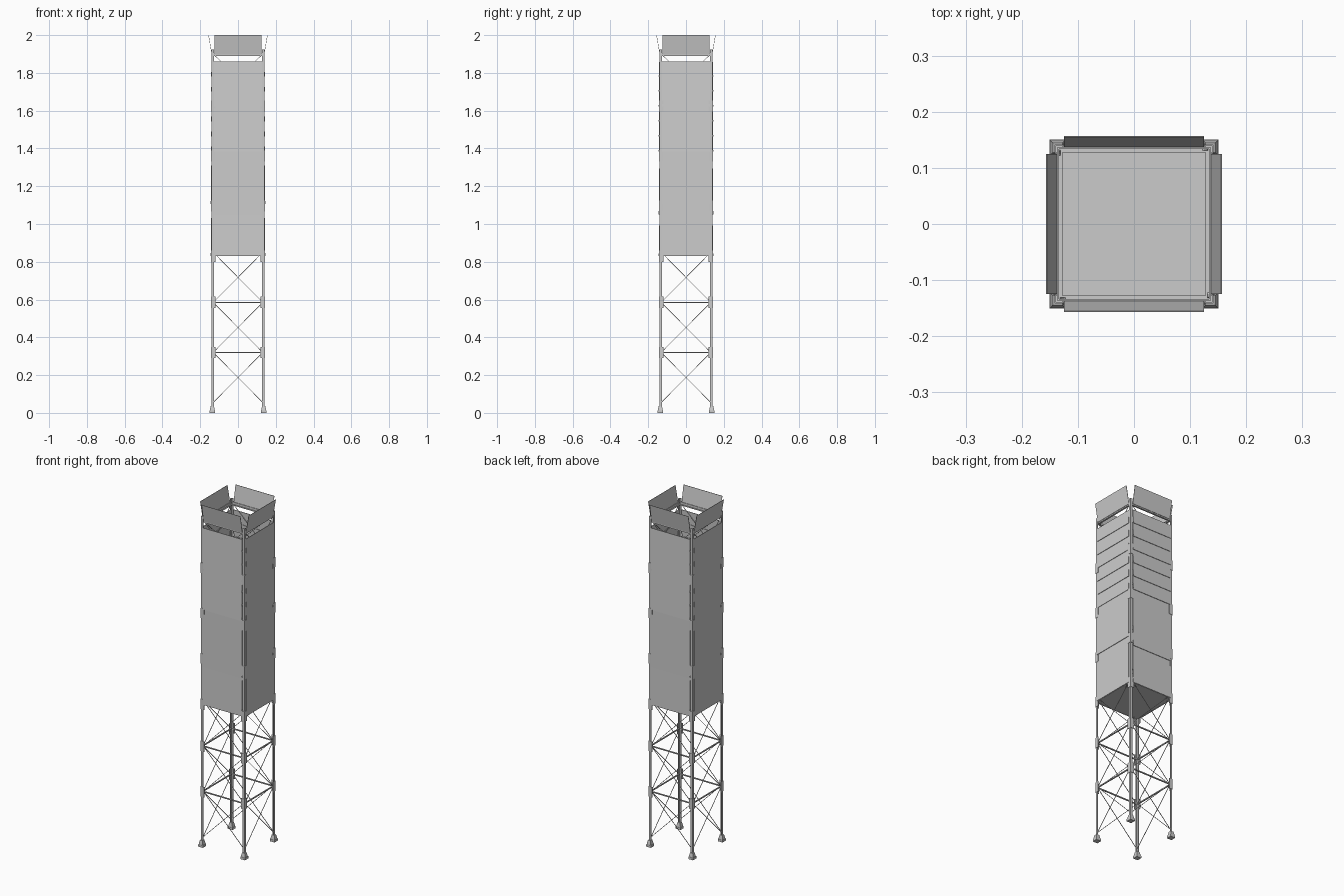
import bpy, bmesh, math
from mathutils import Vector, Matrix

if "Cube" in bpy.data.objects:
    bpy.data.objects.remove(bpy.data.objects["Cube"])

LEVELS = [0.055, 0.32, 0.585, 0.85, 1.115, 1.38, 1.645, 1.9]
R = 0.14  # outer corner of the legs


def finish(name, bm):
    bmesh.ops.recalc_face_normals(bm, faces=bm.faces)
    me = bpy.data.meshes.new(name)
    bm.to_mesh(me)
    bm.free()
    ob = bpy.data.objects.new(name, me)
    bpy.context.collection.objects.link(ob)
    return ob


def prism(bm, pts, vec):
    """Extrude a closed loop of 3D points along vec."""
    face = bm.faces.new([bm.verts.new(p) for p in pts])
    ext = bmesh.ops.extrude_face_region(bm, geom=[face])
    vs = [v for v in ext["geom"] if isinstance(v, bmesh.types.BMVert)]
    bmesh.ops.translate(bm, verts=vs, vec=vec)


def box(bm, lo, hi):
    prism(bm, [(lo[0], lo[1], lo[2]), (hi[0], lo[1], lo[2]),
               (hi[0], hi[1], lo[2]), (lo[0], hi[1], lo[2])], (0, 0, hi[2] - lo[2]))


def angle_iron(bm, r, flange, t, z0, z1):
    """L section with its outer corner at (-r, -r)."""
    p = [(-r, -r), (-r + flange, -r), (-r + flange, -r + t),
         (-r + t, -r + t), (-r + t, -r + flange), (-r, -r + flange)]
    prism(bm, [(x, y, z0) for x, y in p], (0, 0, z1 - z0))


def bar(bm, a, b, w):
    """Square bar from a to b."""
    a, b = Vector(a), Vector(b)
    d = b - a
    m = Matrix.Translation((a + b) / 2) @ d.to_track_quat('Z', 'Y').to_matrix().to_4x4()
    bmesh.ops.create_cube(bm, size=1, matrix=m @ Matrix.Diagonal((w, w, d.length, 1)))


def turned(name, build, quarters=(0, 1, 2, 3)):
    """Make one object per side or corner by quarter turns about z."""
    for k in quarters:
        bm = bmesh.new()
        build(bm)
        bmesh.ops.rotate(bm, verts=bm.verts, cent=(0, 0, 0),
                         matrix=Matrix.Rotation(k * math.pi / 2, 3, 'Z'))
        finish(f"{name}_{k + 1}", bm)


# Corner legs
turned("leg", lambda bm: angle_iron(bm, R, 0.013, 0.004, 0.02, 1.925))


# Tapered feet on base plates
def foot(bm):
    c = -0.136
    box(bm, (c - 0.015, c - 0.015, 0), (c + 0.015, c + 0.015, 0.013))
    m = Matrix.Translation((c, c, 0.025)) @ Matrix.Rotation(math.pi / 4, 4, 'Z')
    bmesh.ops.create_cone(bm, cap_ends=True, segments=4, radius1=0.019,
                          radius2=0.012, depth=0.024, matrix=m)


turned("foot", foot)


# Splice plates around each leg joint
def splices(bm):
    for z in LEVELS[1:-1]:
        c = z if z < 0.8 else z - 0.02
        angle_iron(bm, R + 0.002, 0.023, 0.003, c - 0.03, c + 0.03)


turned("leg_splice_plates", splices)


# Cross braces and horizontal struts on each side
def braces(bm):
    y = -0.134
    for z0, z1 in zip(LEVELS, LEVELS[1:]):
        bar(bm, (-0.131, y - 0.0013, z0), (0.131, y - 0.0013, z1), 0.0026)
        bar(bm, (-0.131, y + 0.0013, z1), (0.131, y + 0.0013, z0), 0.0026)
        if z1 < 1.8:
            box(bm, (-0.13, y - 0.003, z1 - 0.003), (0.13, y + 0.003, z1 + 0.003))


turned("side_bracing", braces)


# Top rail ring
def rail(bm):
    box(bm, (-0.136, -0.137, 1.89), (0.136, -0.134, 1.906))
    box(bm, (-0.134, -0.134, 1.89), (0.134, -0.127, 1.893))


turned("top_rail", rail)


# Outward leaning flaps
def flap(bm):
    prism(bm, [(-0.125, -0.137, 1.897), (-0.125, -0.139, 1.897),
               (-0.125, -0.157, 2.0), (-0.125, -0.155, 2.0)], (0.25, 0, 0))


turned("top_flap", flap)


# Side cladding: lower sheets and overlapping upper boards
def cladding(seam, upper):
    def build(bm):
        def sheet(z0, z1, y0, y1, t=0.003):
            prism(bm, [(-0.126, -y0, z0), (-0.126, -y1, z1),
                       (-0.126, -y1 + t, z1), (-0.126, -y0 + t, z0)], (0.252, 0, 0))
        sheet(0.83, seam + 0.005, 0.1445, 0.1405)
        sheet(seam, 1.39, 0.1445, 0.1405)
        n, z = 6, 1.385
        h = (1.86 - z) / n
        for i in range(n):
            sheet(z + i * h, min(z + (i + 1) * h + 0.004, 1.86), upper, upper - 0.003)
    return build


turned("front_back_cladding", cladding(1.05, 0.1445), (0, 2))
turned("side_cladding", cladding(1.105, 0.1425), (1, 3))

# Floor and its edge frame
bm = bmesh.new()
box(bm, (-0.133, -0.133, 0.83), (0.133, 0.133, 0.836))
finish("floor", bm)
turned("floor_edge_beam", lambda bm: box(bm, (-0.128, -0.14, 0.83), (0.128, -0.131, 0.842)))
